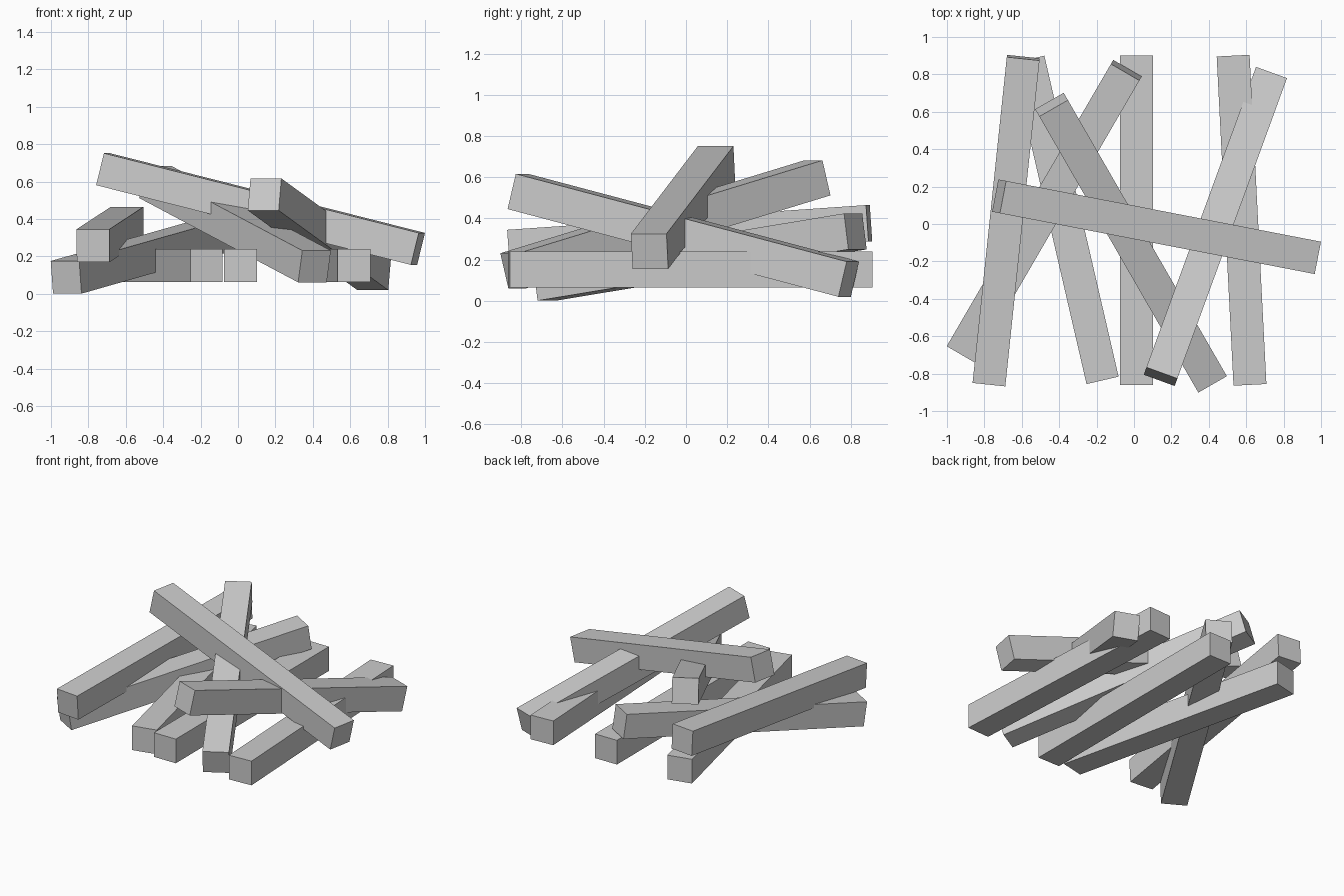
import bpy
from mathutils import Vector, Matrix

if "Cube" in bpy.data.objects:
    bpy.data.objects.remove(bpy.data.objects["Cube"])

SIDE = 0.176  # square section of every beam


def beam(name, a, b):
    """Square beam between two end-face centres, sides kept upright."""
    a, b = Vector(a), Vector(b)
    along = (b - a).normalized()
    across = Vector((0, 0, 1)).cross(along).normalized()
    up = along.cross(across)
    bpy.ops.mesh.primitive_cube_add(size=1)
    ob = bpy.context.object
    ob.name = name
    rot = Matrix((along, across, up)).transposed().to_4x4()
    size = Matrix.Diagonal(((b - a).length, SIDE, SIDE, 1))
    ob.data.transform(rot @ size)
    ob.location = (a + b) / 2
    return ob


# Flat beams at the bottom of the pile
beam("flat_beam_middle", (0.013, -0.86, 0.152), (0.013, 0.902, 0.152))
beam("flat_beam_right", (0.620, -0.86, 0.152), (0.530, 0.90, 0.152))
beam("flat_beam_left", (-0.168, -0.836, 0.152), (-0.565, 0.88, 0.152))

# Leaning beams resting on them
beam("low_leaning_beam", (-0.919, -0.687, 0.088), (-0.041, 0.822, 0.337))
beam("left_leaning_beam", (-0.775, -0.853, 0.257), (-0.592, 0.889, 0.377))
beam("rear_raised_beam", (0.409, -0.838, 0.146), (-0.441, 0.638, 0.597))
beam("front_raised_beam", (0.728, 0.790, 0.105), (0.142, -0.816, 0.531))

# Beam crossing over the top
beam("top_cross_beam", (0.962, -0.177, 0.240), (-0.721, 0.148, 0.666))
